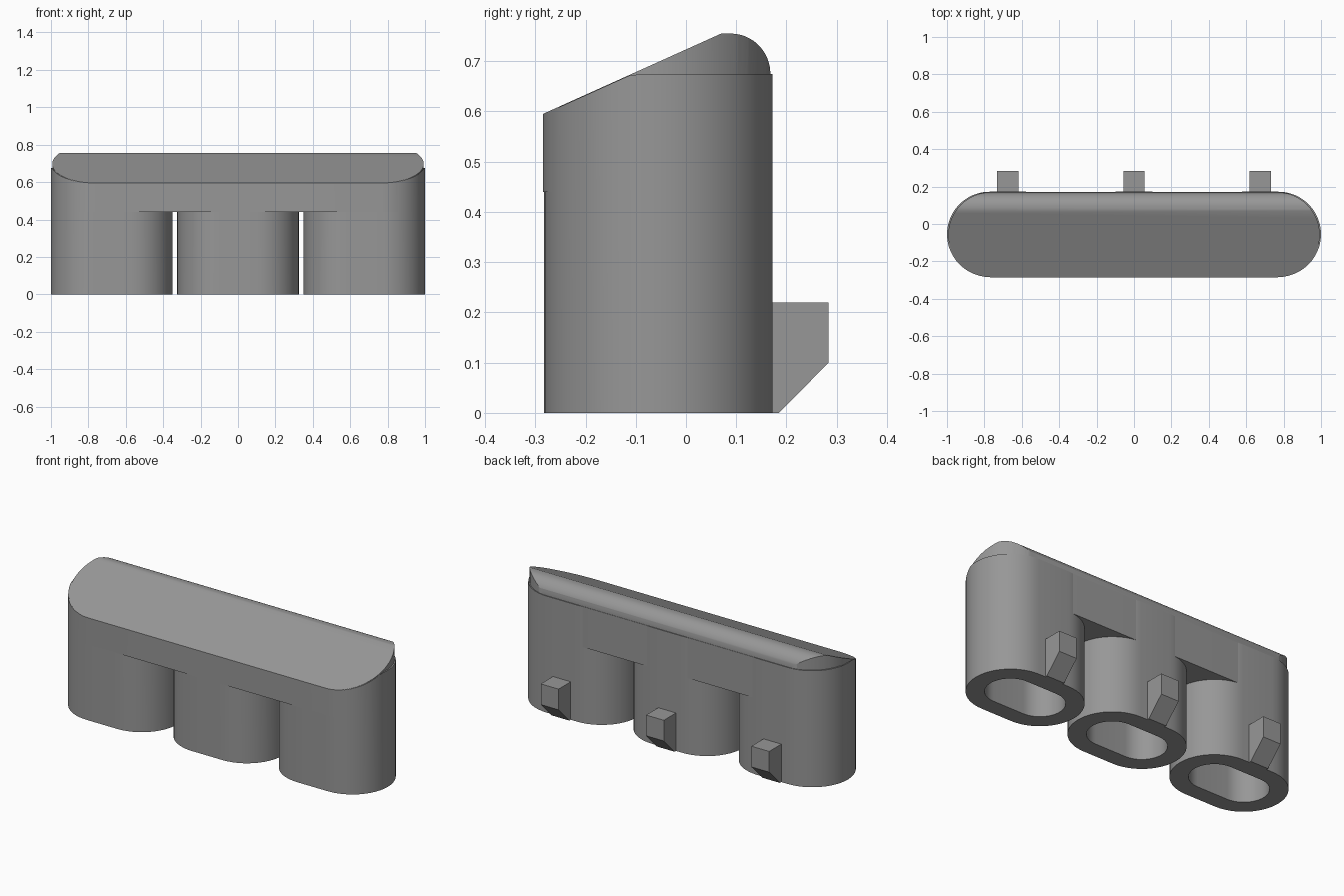
import bpy, bmesh, math

if "Cube" in bpy.data.objects:
    bpy.data.objects.remove(bpy.data.objects["Cube"])

SLOPE = 0.16 / 0.355
def slant(y):
    return 0.595 + SLOPE * (y + 0.285)

grey = bpy.data.materials.new("plain grey")
grey.diffuse_color = (0.31, 0.31, 0.31, 1)
grey.use_nodes = True
grey.node_tree.nodes["Principled BSDF"].inputs["Base Color"].default_value = grey.diffuse_color

def stadium(cx, cy, half_flat, r, n=24):
    """Outline of a slot shape, counter-clockwise, in x and y."""
    pts = []
    for side, start in ((1, -90), (-1, 90)):
        for i in range(n + 1):
            a = math.radians(start + 180 * i / n)
            pts.append((cx + side * half_flat + r * math.cos(a), cy + r * math.sin(a)))
    return pts

def finish(name, bm):
    bmesh.ops.recalc_face_normals(bm, faces=bm.faces)
    me = bpy.data.meshes.new(name)
    bm.to_mesh(me)
    bm.free()
    me.materials.append(grey)
    ob = bpy.data.objects.new(name, me)
    bpy.context.collection.objects.link(ob)
    return ob

def smooth(ob):
    bpy.ops.object.select_all(action='DESELECT')
    ob.select_set(True)
    bpy.context.view_layer.objects.active = ob
    bpy.ops.object.shade_smooth_by_angle(angle=math.radians(25))

def prism(name, bottom, top):
    bm = bmesh.new()
    a = [bm.verts.new(p) for p in bottom]
    b = [bm.verts.new(p) for p in top]
    bm.faces.new(a)
    bm.faces.new(b)
    for i in range(len(a)):
        j = (i + 1) % len(a)
        bm.faces.new((a[i], a[j], b[j], b[i]))
    return finish(name, bm)

def side_prism(name, profile, x0, x1):
    """Extrude a y-z profile along x."""
    return prism(name, [(x0, y, z) for y, z in profile], [(x1, y, z) for y, z in profile])

# Hollow tube: outer wall, bottom rim, inner wall and ceiling
def tube(name, cx):
    outer = stadium(cx, -0.055, 0.0975, 0.2275)
    inner = stadium(cx, -0.055, 0.0975, 0.131)
    bm = bmesh.new()
    loops = [
        [bm.verts.new((x, y, min(0.675, slant(y) - 0.001))) for x, y in outer],
        [bm.verts.new((x, y, 0)) for x, y in outer],
        [bm.verts.new((x, y, 0)) for x, y in inner],
        [bm.verts.new((x, y, 0.44)) for x, y in inner],
    ]
    for a, b in zip(loops, loops[1:]):
        for i in range(len(a)):
            j = (i + 1) % len(a)
            bm.faces.new((a[i], a[j], b[j], b[i]))
    bm.faces.new(loops[0])
    bm.faces.new(loops[-1])
    smooth(finish(name, bm))

# Rear hook profile with a chamfered underside
hook = [(0.15, 0), (0.185, 0), (0.284, 0.1), (0.284, 0.22), (0.15, 0.22)]
for label, cx in (("left", -0.675), ("middle", 0), ("right", 0.675)):
    tube(label + "_tube", cx)
    side_prism(label + "_hook", hook, cx - 0.057, cx + 0.057)

# Upper housing: long slot shape trimmed by a sloped, rear-rounded profile
outline = stadium(0, -0.0575, 0.7655, 0.2275)
housing = prism("housing", [(x, y, 0.44) for x, y in outline],
                [(x, y, 0.9) for x, y in outline])
profile = [(-0.4, 0.3), (-0.4, slant(-0.4)), (0.07, 0.755)]
for i in range(17):
    a = math.radians(90 - 90 * i / 16)
    profile.append((0.089 + 0.079 * math.cos(a), 0.675 + 0.08 * math.sin(a)))
profile += [(0.18, 0.675), (0.18, 0.3)]
trim = side_prism("housing_trim", profile, -1.2, 1.2)
trim.hide_render = True
bpy.context.view_layer.objects.active = housing
cut = housing.modifiers.new("trim", 'BOOLEAN')
cut.operation = 'INTERSECT'
cut.solver = 'EXACT'
cut.object = trim
bpy.ops.object.modifier_apply(modifier=cut.name)
bpy.data.objects.remove(trim)
smooth(housing)
